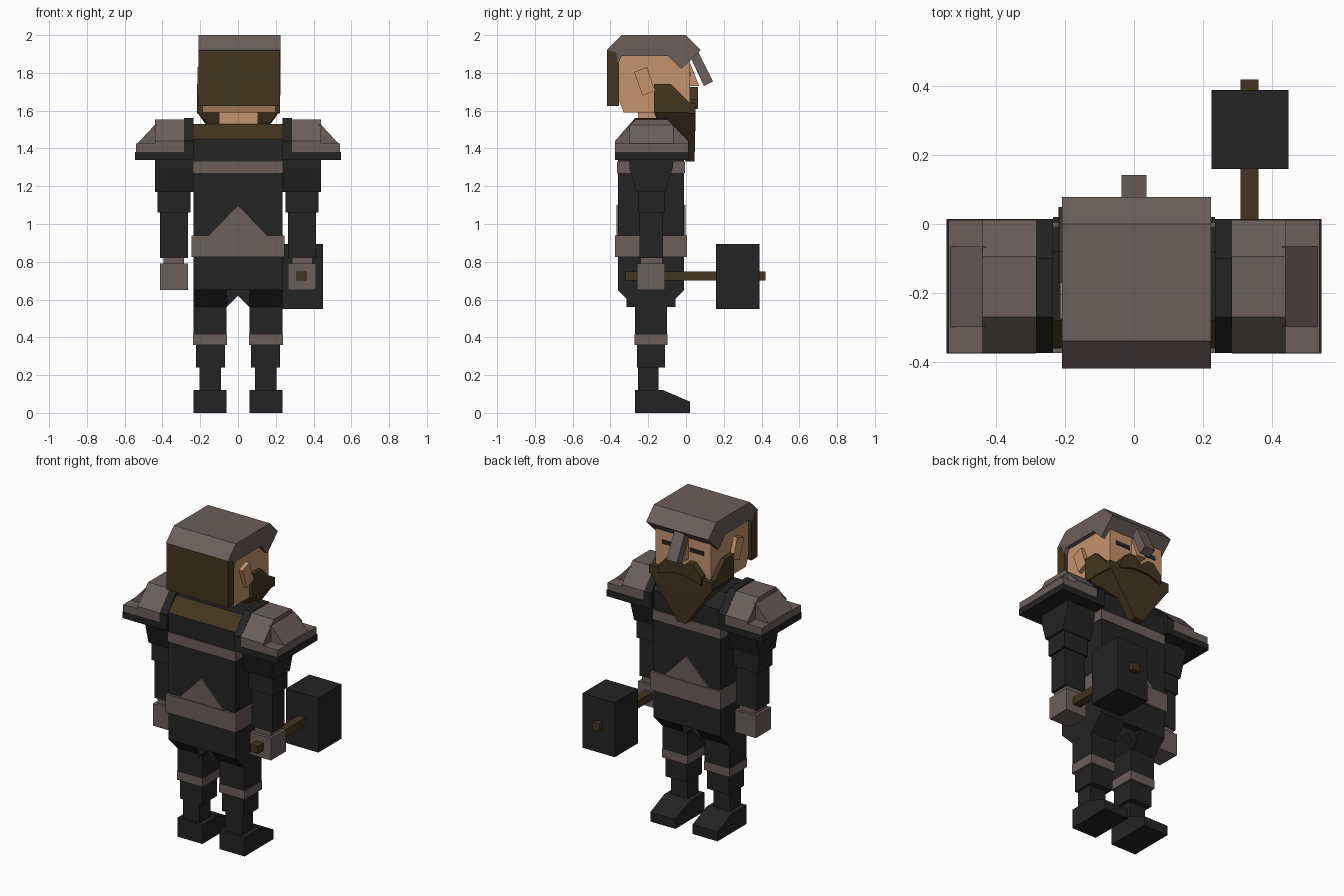
import bpy, bmesh
from mathutils import Vector

if "Cube" in bpy.data.objects:
    bpy.data.objects.remove(bpy.data.objects["Cube"])


def material(name, rgb):
    m = bpy.data.materials.new(name)
    m.diffuse_color = (*rgb, 1)
    m.use_nodes = True
    m.node_tree.nodes["Principled BSDF"].inputs["Base Color"].default_value = m.diffuse_color
    return m


BLACK = material("black_leather", (0.017, 0.017, 0.017))
GREY = material("grey_steel", (0.145, 0.115, 0.108))
BROWN = material("brown_hair", (0.056, 0.036, 0.014))
SKIN = material("skin", (0.56, 0.29, 0.15))


def finish(name, bm, mat):
    bmesh.ops.recalc_face_normals(bm, faces=bm.faces[:])
    me = bpy.data.meshes.new(name)
    bm.to_mesh(me)
    bm.free()
    me.materials.append(mat)
    ob = bpy.data.objects.new(name, me)
    bpy.context.collection.objects.link(ob)
    return ob


def hull(name, pts, mat):
    bm = bmesh.new()
    for p in pts:
        bm.verts.new(p)
    bmesh.ops.convex_hull(bm, input=bm.verts[:])
    bmesh.ops.dissolve_limit(bm, angle_limit=0.01, verts=bm.verts[:], edges=bm.edges[:])
    return finish(name, bm, mat)


def box(name, x, y, z, mat):
    return hull(name, [(a, b, c) for a in x for b in y for c in z], mat)


def prism(name, profile, axis, span, mat):
    """Extrude a profile: axis 'x' takes (y, z) points, axis 'y' takes (x, z)."""
    def place(p, d):
        return (d, p[0], p[1]) if axis == "x" else (p[0], d, p[1])
    bm = bmesh.new()
    face = bm.faces.new([bm.verts.new(place(p, span[0])) for p in profile])
    ext = bmesh.ops.extrude_face_region(bm, geom=[face])
    move = Vector(place((0, 0), span[1] - span[0]))
    bmesh.ops.translate(bm, vec=move,
                        verts=[v for v in ext["geom"] if isinstance(v, bmesh.types.BMVert)])
    return finish(name, bm, mat)


def both(ob):
    """Mirror a part across the body."""
    mod = ob.modifiers.new("mirror", "MIRROR")
    mod.use_axis = (True, False, False)
    return ob


# Torso with sloped shoulders; the rear slope carries the brown collar
torso = prism("torso", [(-.36, .65), (-.01, .65), (-.01, 1.45), (-.08, 1.53), (-.28, 1.53),
                        (-.36, 1.45)], "x", (-.235, .235), BLACK)
torso.data.materials.append(BROWN)
for f in torso.data.polygons:
    if f.normal.y < -.3 and f.normal.z > .3:
        f.material_index = 1

# Chest band, belt and the pointed plates above it
box("chest_band", (-.238, .238), (-.364, -.006), (1.27, 1.33), GREY)
box("belt", (-.245, .247), (-.375, .005), (.825, .94), GREY)
for name, span in (("belt_point_back", (-.368, -.355)), ("belt_point_front", (-.015, -.002))):
    prism(name, [(-.155, .94), (.155, .94), (0, 1.1)], "y", span, GREY)

# Hips with the notch between the legs
both(prism("hip", [(-.36, .65), (-.27, .56), (-.10, .56), (-.01, .65)], "x", (.06, .235), BLACK))
prism("crotch", [(-.06, .66), (-.06, .56), (0, .62), (.06, .56), (.06, .66)], "y",
      (-.315, -.055), BLACK)

# Legs
both(box("thigh", (.06, .235), (-.27, -.10), (.40, .57), BLACK))
both(box("knee_band", (.058, .237), (-.272, -.098), (.36, .415), GREY))
both(box("shin", (.07, .222), (-.26, -.11), (.24, .36), BLACK))
both(box("ankle", (.09, .205), (-.255, -.145), (.11, .24), BLACK))
both(prism("boot", [(-.27, 0), (.02, 0), (.02, .06), (-.12, .12), (-.27, .12)], "x",
           (.06, .235), BLACK))

# Shoulder armour
both(prism("shoulder_strap", [(-.375, 1.34), (.015, 1.34), (.015, 1.44), (-.1, 1.56), (-.27, 1.56),
                              (-.375, 1.44)], "x", (.235, .285), BLACK))
both(prism("pauldron", [(-.375, 1.38), (.012, 1.38), (.012, 1.44), (-.095, 1.553), (-.27, 1.553),
                        (-.375, 1.44)], "x", (.285, .44), GREY))
both(box("pauldron_edge", (.44, .54), (-.375, .012), (1.38, 1.425), GREY))
both(prism("pauldron_slope", [(.43, 1.42), (.538, 1.42), (.44, 1.525), (.43, 1.525)], "y",
           (-.30, -.065), GREY))
both(box("pauldron_rim", (.285, .545), (-.377, .015), (1.34, 1.38), BLACK))

# Arms and hands
both(hull("upper_arm", [(x, y, z) for x in (.235, .44) for y, z in
                        ((-.30, 1.345), (-.065, 1.345), (-.30, 1.30), (-.07, 1.30),
                         (-.265, 1.17), (-.11, 1.17))], BLACK))
both(box("elbow", (.252, .425), (-.255, -.115), (1.06, 1.18), BLACK))
both(box("forearm", (.265, .412), (-.245, -.122), (.82, 1.06), BLACK))
both(box("wrist", (.285, .395), (-.24, -.125), (.78, .83), GREY))
both(box("hand", (.265, .412), (-.26, -.11), (.65, .79), GREY))

# Hammer
box("hammer_handle", (.31, .362), (-.32, .42), (.70, .748), BROWN)
box("hammer_head", (.225, .45), (.16, .39), (.55, .895), BLACK)

# Head, neck, nose and ears
box("neck", (-.10, .105), (-.255, -.1), (1.5, 1.6), SKIN)
prism("head", [(-.33, 1.59), (.02, 1.59), (.02, 1.9), (-.36, 1.9), (-.36, 1.67)], "x",
      (-.188, .198), SKIN)
prism("nose", [(.015, 1.87), (.07, 1.73), (.015, 1.73)], "x", (-.03, .035), SKIN)
for name, span in (("left_ear", (-.215, -.18)), ("right_ear", (.19, .224))):
    prism(name, [(-.275, 1.805), (-.205, 1.83), (-.165, 1.705), (-.23, 1.68)], "x", span, SKIN)
for name, cx in (("left_eye", -.09), ("right_eye", .1)):
    box(name, (cx - .05, cx + .05), (.018, .024), (1.78, 1.805), BLACK)

# Helmet, nose guard and back hair
prism("helmet", [(-.42, 1.92), (-.34, 2), (0, 2), (.078, 1.92), (-.025, 1.82), (-.095, 1.89),
                 (-.34, 1.89), (-.36, 1.85), (-.37, 1.91)], "x", (-.21, .224), GREY)
prism("nose_guard", [(.02, 1.89), (.06, 1.92), (.143, 1.755), (.095, 1.73)], "x",
      (-.037, .036), GREY)
box("back_hair", (-.208, .222), (-.418, -.355), (1.625, 1.918), BROWN)

# Beard: cheek plates, front plate, tapering lower part and moustache
for name, span in (("left_whisker", (-.217, -.18)), ("right_whisker", (.185, .222))):
    prism(name, [(-.17, 1.59), (-.17, 1.74), (-.08, 1.74), (.02, 1.64), (.05, 1.64),
                 (.05, 1.59)], "x", span, BROWN)
box("beard_front", (-.217, .222), (.015, .05), (1.585, 1.64), BROWN)
hull("beard", [(s * w, y, z) for s in (-1, 1) for w, y, z in
               ((.219, -.17, 1.595), (.219, .05, 1.595), (.17, -.15, 1.54), (.17, .05, 1.535),
                (.03, 0, 1.33), (.03, .045, 1.33))], BROWN)
prism("moustache", [(-.15, 1.61), (-.15, 1.66), (-.09, 1.725), (-.05, 1.725), (0, 1.685),
                    (.05, 1.725), (.09, 1.725), (.15, 1.66), (.15, 1.61), (.05, 1.64),
                    (-.05, 1.64)], "y", (.01, .064), BROWN)
